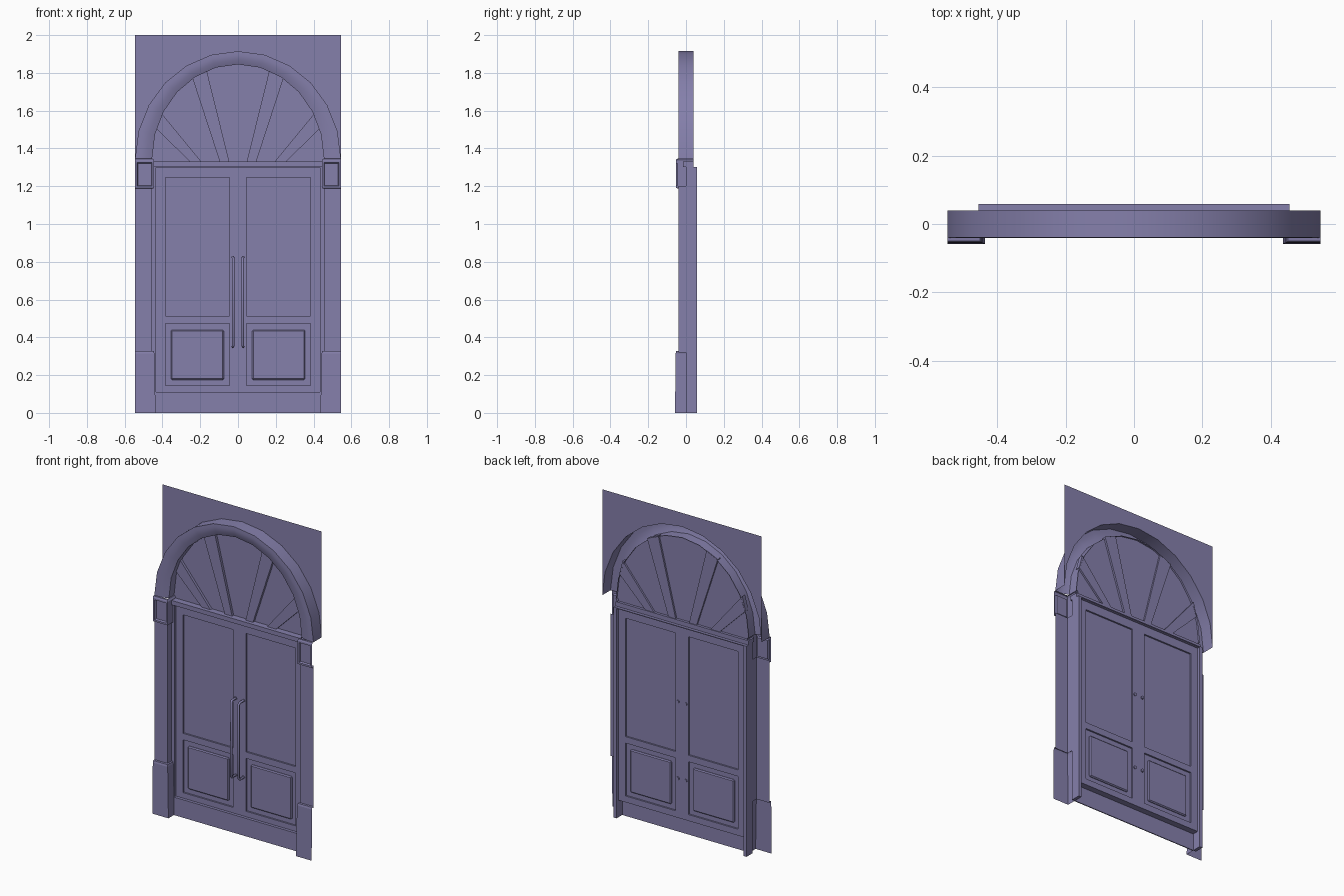
import bpy, bmesh
from math import sin, cos, pi, radians

cube = bpy.data.objects.get("Cube")
if cube:
    bpy.data.objects.remove(cube, do_unlink=True)

paint = bpy.data.materials.new("muted_violet")
paint.use_nodes = True
VIOLET = (0.235, 0.215, 0.41, 1)
paint.diffuse_color = VIOLET
paint.node_tree.nodes["Principled BSDF"].inputs["Base Color"].default_value = VIOLET

SPRING = 1.345            # height where the arch starts
WALL = 0.04               # y of the wall plane
OUT, JAMB = 0.545, 0.455  # half widths of the surround and the opening
LEAF = (0.014, 0.04)      # depth range of the door leaves


def add_mesh(name, bm):
    bmesh.ops.recalc_face_normals(bm, faces=bm.faces)
    mesh = bpy.data.meshes.new(name)
    bm.to_mesh(mesh)
    bm.free()
    mesh.materials.append(paint)
    obj = bpy.data.objects.new(name, mesh)
    bpy.context.collection.objects.link(obj)
    return obj


def smooth(obj, angle):
    bpy.ops.object.select_all(action='DESELECT')
    obj.select_set(True)
    bpy.context.view_layer.objects.active = obj
    bpy.ops.object.shade_smooth_by_angle(angle=radians(angle))


def box(name, x, y, z, bevel=0):
    bm = bmesh.new()
    bmesh.ops.create_cube(bm, size=1)
    for v in bm.verts:
        v.co = [r[0] if c < 0 else r[1] for c, r in zip(v.co, (x, y, z))]
    if bevel:
        bmesh.ops.bevel(bm, geom=bm.edges[:], offset=bevel, segments=1, affect='EDGES')
    return add_mesh(name, bm)


def span(s, a, b):
    return sorted((s * a, s * b))


def grid_faces(rows):
    """Skin a list of equally long rows of points."""
    bm = bmesh.new()
    vs = [[bm.verts.new(p) for p in row] for row in rows]
    for a, b in zip(vs, vs[1:]):
        for i in range(len(a) - 1):
            bm.faces.new((a[i], a[i + 1], b[i + 1], b[i]))
    bm.normal_update()
    return bm


def open_post(s, levels):
    """Front face and inner return, open at the outside and back."""
    return grid_faces([[(s * OUT, -front, z), (s * inner, -front, z), (s * inner, WALL, z)]
                       for z, inner, front in levels])


def arc(rx, rz, y, n=12):
    return [(rx * cos(pi * i / n), y, SPRING + rz * sin(pi * i / n)) for i in range(n + 1)]


# Arch moulding with a gently rounded front, hollow at the back
profile = [(1, 0.04), (1, -0.04), (0.7, -0.041), (0.35, -0.037), (0, -0.026), (0, 0.036)]
rows = [arc(JAMB + t * (OUT - JAMB), 0.5 + t * 0.07, y) for t, y in profile]
smooth(add_mesh("arch_moulding", grid_faces(rows)), 40)

# Wall plane around the arch
edge = arc(OUT, 0.57, WALL)
add_mesh("wall_spandrel", grid_faces([edge, [(x, y, 2) for x, y, z in edge]]))

# Fanlight pane closing the arch
pane = arc(JAMB, 0.5, 0.024)
add_mesh("fanlight_pane", grid_faces([pane, [(x, y, 1.32) for x, y, z in pane]]))

# Transom bar, frame head, and the parts shared by both leaves
box("transom", (-JAMB, JAMB), (-0.015, WALL), (1.303, 1.33))
box("frame_head", (-JAMB, JAMB), (0.0, 0.058), (1.298, 1.303))
box("meeting_stiles", (-0.045, 0.045), LEAF, (0.11, 1.3))
box("skirting", (-0.436, 0.436), (-0.004, 0.002), (0, 0.11))
box("skirting_ledge", (-0.436, 0.436), (-0.004, LEAF[1]), (0.106, 0.111))

for s, side in ((1, "left"), (-1, "right")):
    # Fanlight spokes, tapering towards the bottom
    for label, low, high in (
            ("inner", (0.045, 0.095), ((0.165, 1.81), (0.242, 1.775))),
            ("outer", (0.19, 0.25), ((0.41, 1.592), (0.432, 1.505)))):
        corners = [(low[0], 1.325), high[0], high[1], (low[1], 1.325)]
        bm = bmesh.new()
        face = bm.faces.new([bm.verts.new((s * x, 0.008, z)) for x, z in corners])
        new = bmesh.ops.extrude_face_region(bm, geom=[face])["geom"]
        for v in new:
            if isinstance(v, bmesh.types.BMVert):
                v.co.y = 0.035
        add_mesh(f"{side}_{label}_spoke", bm)

    # Pilaster: plinth, shaft and capital
    add_mesh(f"{side}_plinth", open_post(s, [
        (0, 0.436, 0.058), (0.315, 0.443, 0.055), (0.327, 0.446, 0.052), (0.328, JAMB, 0.04)]))
    add_mesh(f"{side}_shaft", open_post(s, [(0.32, JAMB, 0.04), (1.2, JAMB, 0.04)]))
    bm = open_post(s, [(1.188, JAMB, 0.04), (1.19, 0.444, 0.054),
                       (1.335, 0.444, 0.054), (1.345, 0.45, 0.05), (1.346, JAMB, 0.04)])
    front = max(bm.faces, key=lambda f: f.calc_area() * (abs(f.normal.y) > 0.9))
    bmesh.ops.inset_individual(bm, faces=[front], thickness=0.015)
    bmesh.ops.inset_individual(bm, faces=[front], thickness=0.006)
    for v in front.verts:
        v.co.y += 0.012
    add_mesh(f"{side}_capital", bm)

    # Door jamb
    box(f"{side}_jamb", span(s, 0.435, JAMB), (0.0, 0.058), (0, 1.303))

    # Door leaf: panel sheet, hanging stile, rails and raised lower panel
    box(f"{side}_door_sheet", span(s, 0.04, 0.39), (0.024, 0.03), (0.12, 1.26))
    box(f"{side}_hanging_stile", span(s, 0.385, 0.436), LEAF, (0.11, 1.3))
    for label, a, b in (("bottom", 0.11, 0.145), ("lock", 0.472, 0.512), ("top", 1.245, 1.3)):
        box(f"{side}_{label}_rail", span(s, 0.045, 0.385), LEAF, (a, b))
    box(f"{side}_raised_panel", span(s, 0.075, 0.355), LEAF, (0.175, 0.44), 0.006)

    # Pull handle bent from one rod, with fixings on the back
    curve = bpy.data.curves.new(f"{side}_handle", 'CURVE')
    curve.dimensions = '3D'
    curve.bevel_depth = 0.007
    curve.bevel_resolution = 2
    curve.use_fill_caps = True
    path = [(0.027, 0.02, 0.35), (0.027, -0.022, 0.35), (0.025, -0.03, 0.36),
            (0.025, -0.03, 0.815), (0.027, -0.022, 0.825), (0.027, 0.02, 0.825)]
    spline = curve.splines.new('POLY')
    spline.points.add(len(path) - 1)
    for point, (x, y, z) in zip(spline.points, path):
        point.co = (s * x, y, z, 1)
    curve.materials.append(paint)
    bpy.context.collection.objects.link(bpy.data.objects.new(f"{side}_handle", curve))
    for label, z in (("lower", 0.35), ("upper", 0.825)):
        bpy.ops.mesh.primitive_cylinder_add(vertices=12, radius=0.01, depth=0.034,
                                            location=(s * 0.027, 0.029, z),
                                            rotation=(pi / 2, 0, 0))
        fixing = bpy.context.object
        fixing.name = f"{side}_{label}_handle_fixing"
        fixing.data.materials.append(paint)
        smooth(fixing, 40)
